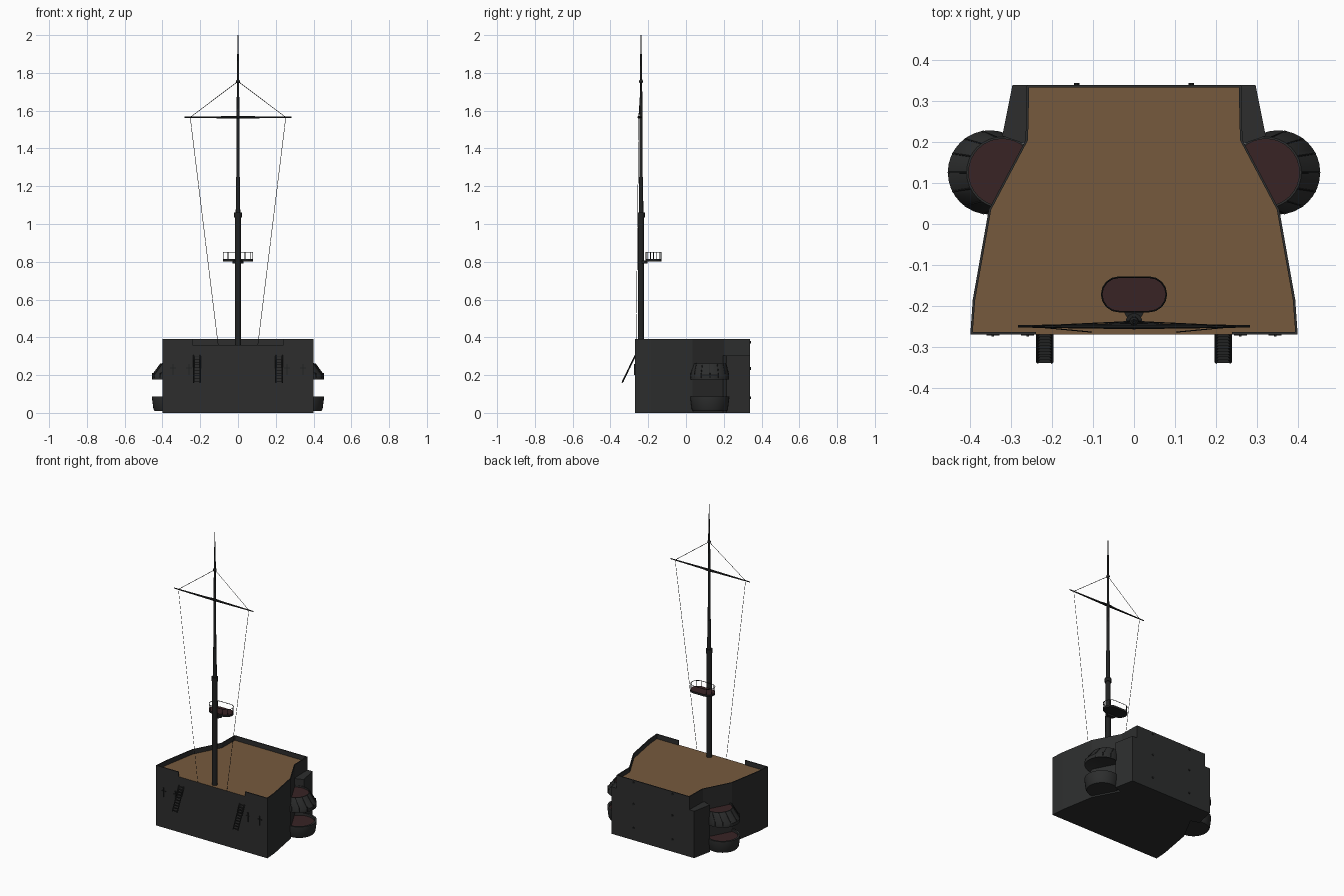
import bpy, bmesh, math
from mathutils import Vector

cube = bpy.data.objects.get("Cube")
if cube:
    bpy.data.objects.remove(cube, do_unlink=True)


def material(name, rgb):
    m = bpy.data.materials.new(name)
    m.use_nodes = True
    m.diffuse_color = (*rgb, 1)
    m.node_tree.nodes["Principled BSDF"].inputs["Base Color"].default_value = (*rgb, 1)
    return m


GREY = material("dark grey", (.026, .027, .027))
BLACK = material("rigging black", (.015, .016, .016))
WOOD = material("deck wood", (.18, .102, .048))
RED = material("floor maroon", (.040, .017, .018))


def finish(name, bm, mats, smooth=False, floor_z=None):
    """Make an object; upward faces at floor_z take the second material."""
    bmesh.ops.recalc_face_normals(bm, faces=bm.faces[:])
    if floor_z is not None:
        for f in bm.faces:
            if f.normal.z > .9 and abs(f.calc_center_median().z - floor_z) < 1e-4:
                f.material_index = 1
    mesh = bpy.data.meshes.new(name)
    bm.to_mesh(mesh)
    bm.free()
    for m in mats:
        mesh.materials.append(m)
    ob = bpy.data.objects.new(name, mesh)
    bpy.context.collection.objects.link(ob)
    if smooth:
        bpy.ops.object.select_all(action='DESELECT')
        ob.select_set(True)
        bpy.context.view_layer.objects.active = ob
        bpy.ops.object.shade_smooth_by_angle(angle=math.radians(35))
    return ob


def loft(bm, rings):
    """Skin equal-length rings of points and cap both ends."""
    loops = [[bm.verts.new(p) for p in ring] for ring in rings]
    n = len(loops[0])
    for a, b in zip(loops, loops[1:]):
        for i in range(n):
            j = (i + 1) % n
            bm.faces.new((a[i], a[j], b[j], b[i]))
    bm.faces.new(loops[0])
    bm.faces.new(loops[-1])


def prism(bm, outline, z0, z1):
    loft(bm, [[(x, y, z) for x, y in outline] for z in (z0, z1)])


def circle(cx, cy, r, z, n=32):
    turn = math.tau / n
    return [(cx + r * math.cos(i * turn), cy + r * math.sin(i * turn), z) for i in range(n)]


def rod(bm, a, b, r0, r1=None, n=6):
    """Round bar between two points."""
    a, b = Vector(a), Vector(b)
    q = (b - a).to_track_quat('Z', 'Y')
    ends = ((a, r0), (b, r0 if r1 is None else r1))
    loft(bm, [[p + q @ Vector(c) for c in circle(0, 0, r, 0, n)] for p, r in ends])


def box(bm, x0, x1, y0, y1, z0, z1):
    prism(bm, [(x0, y0), (x1, y0), (x1, y1), (x0, y1)], z0, z1)


# Hull with wooden deck
DECK, RAIL, FRONT = .36, .39, -.27
side = [(.40, FRONT), (.394, -.185), (.355, .035), (.265, .205), (.262, .34)]
outline = side + [(-x, y) for x, y in reversed(side)]
bm = bmesh.new()
prism(bm, outline, 0, DECK)
finish("hull", bm, [GREY, WOOD], floor_z=DECK)

# Bulwark around the deck, open in the middle of the front
bm = bmesh.new()
T = .006
inner = [(x - T, y) for x, y in side]
inner[0] = (side[0][0] - T, FRONT + T)
inner[-1] = (side[-1][0] - T, .34 - T)
for s in (1, -1):
    path = [(.24, FRONT)] + side + [(0, .34)]
    path_in = [(.24, FRONT + T)] + inner + [(0, .34 - T)]
    for i in range(len(path) - 1):
        quad = [path[i], path[i + 1], path_in[i + 1], path_in[i]]
        prism(bm, [(s * x, y) for x, y in quad], DECK, RAIL)
finish("bulwark", bm, [GREY])

CY = .126
for s, label in ((1, "left"), (-1, "right")):
    # Stern quarter ledge
    bm = bmesh.new()
    prism(bm, [(s * x, y) for x, y in ((.25, .19), (.322, .215), (.297, .34), (.25, .34))], 0, .305)
    finish(label + "_quarter_ledge", bm, [GREY])

    # Lower gallery drum
    bm = bmesh.new()
    rings = ((.352, .09, .01), (.352, .096, .02), (.352, .103, .075), (.352, .103, .087),
             (.350, .092, .087), (.350, .092, .072))
    loft(bm, [circle(s * x, CY, r, z) for x, r, z in rings])
    finish(label + "_lower_gallery", bm, [GREY, RED], True, .072)

    # Upper gallery with sloping skirt
    bm = bmesh.new()
    rings = ((.335, .085, .192), (.352, .102, .178), (.352, .103, .20), (.322, .087, .262),
             (.322, .082, .262), (.322, .082, .252))
    loft(bm, [circle(s * x, CY, r, z) for x, r, z in rings])
    finish(label + "_upper_gallery", bm, [GREY, RED], True, .252)

    # Skirt ribs and outer blocks
    bm = bmesh.new()
    for k in range(-3, 4):
        a = k * math.radians(27)
        c, d = math.cos(a), math.sin(a)
        low = (s * (.352 + .101 * c), CY + .101 * d, .202)
        high = (s * (.322 + .087 * c), CY + .087 * d, .262)
        rod(bm, low, high, .002)
        rod(bm, (low[0], low[1], .186), (low[0], low[1], .21), .003)
    finish(label + "_gallery_ribs", bm, [BLACK])

    # Boarding ladder leaning out from the front
    bm = bmesh.new()
    top, foot = (-.268, .305), (-.338, .16)
    for x in (.201, .235):
        rod(bm, (s * x, *top), (s * x, *foot), .004, n=4)
    for i in range(10):
        t = (i + .5) / 10
        y, z = (p + (q - p) * t for p, q in zip(top, foot))
        box(bm, s * .201, s * .235, y - .005, y + .005, z - .0015, z + .0015)
    finish(label + "_ladder", bm, [BLACK])

    # Front wall fittings
    bm = bmesh.new()
    for x in (.26, .345):
        box(bm, s * (x - .003), s * (x + .003), -.275, FRONT, .20, .26)
        box(bm, s * (x - .016), s * (x + .016), -.273, FRONT, .235, .241)
    finish(label + "_wall_fittings", bm, [BLACK])

    # Stern eyebolts
    bm = bmesh.new()
    for z in (.08, .235, .375):
        rod(bm, (s * .14, .335, z), (s * .14, .345, z), .007, n=10)
    finish(label + "_stern_bolts", bm, [BLACK])

# Mast in stepped sections
MY = -.238
bm = bmesh.new()
steps = ((DECK - .01, .017), (1.035, .016), (1.035, .020), (1.06, .020), (1.06, .012),
         (1.25, .011), (1.25, .009), (1.56, .0075), (1.75, .006), (1.9, .005),
         (1.9, .003), (2.0, .002))
loft(bm, [circle(0, MY, r, z, 16) for z, r in steps])
finish("mast", bm, [BLACK], True)

bm = bmesh.new()
bmesh.ops.create_uvsphere(bm, u_segments=12, v_segments=8, radius=.011)
bmesh.ops.translate(bm, verts=bm.verts[:], vec=(0, MY, 1.755))
finish("mast_collar", bm, [BLACK], True)

# Yard, braces and rigging lines
bm = bmesh.new()
lines = bmesh.new()
YY, YZ = -.25, 1.565
for s in (1, -1):
    rod(bm, (0, YY, YZ), (s * .284, YY, YZ), .007, .003, 10)
    rod(bm, (0, MY, YZ), (s * .1, YY, YZ), .004, .002)
    rod(lines, (0, MY, 1.755), (s * .253, YY, YZ), .0015, n=4)
    rod(lines, (s * .253, YY, YZ), (s * .105, -.264, DECK), .0013, n=4)
finish("yard", bm, [BLACK], True)
finish("rigging_lines", lines, [BLACK])


# Lookout platform
def stadium(r, half=.037, cy=-.172, n=8):
    pts = []
    for end, start in ((1, -math.pi / 2), (-1, math.pi / 2)):
        for i in range(n + 1):
            a = start + math.pi * i / n
            pts.append((end * half + r * math.cos(a), cy + r * math.sin(a)))
    return pts


bm = bmesh.new()
prism(bm, stadium(.043), .802, .815)
finish("lookout_floor", bm, [BLACK, RED], floor_z=.815)

bm = bmesh.new()
ring = stadium(.042)
for i, (x, y) in enumerate(ring):
    nx, ny = ring[(i + 1) % len(ring)]
    rod(bm, (x, y, .85), (nx, ny, .85), .002, n=4)
    if i % 2 == 0:
        rod(bm, (x, y, .81), (x, y, .85), .0015, n=4)
finish("lookout_railing", bm, [BLACK])

bm = bmesh.new()
prism(bm, [(-.012, MY), (.012, MY), (.03, -.205), (-.03, -.205)], .79, .806)
finish("lookout_bracket", bm, [BLACK])
